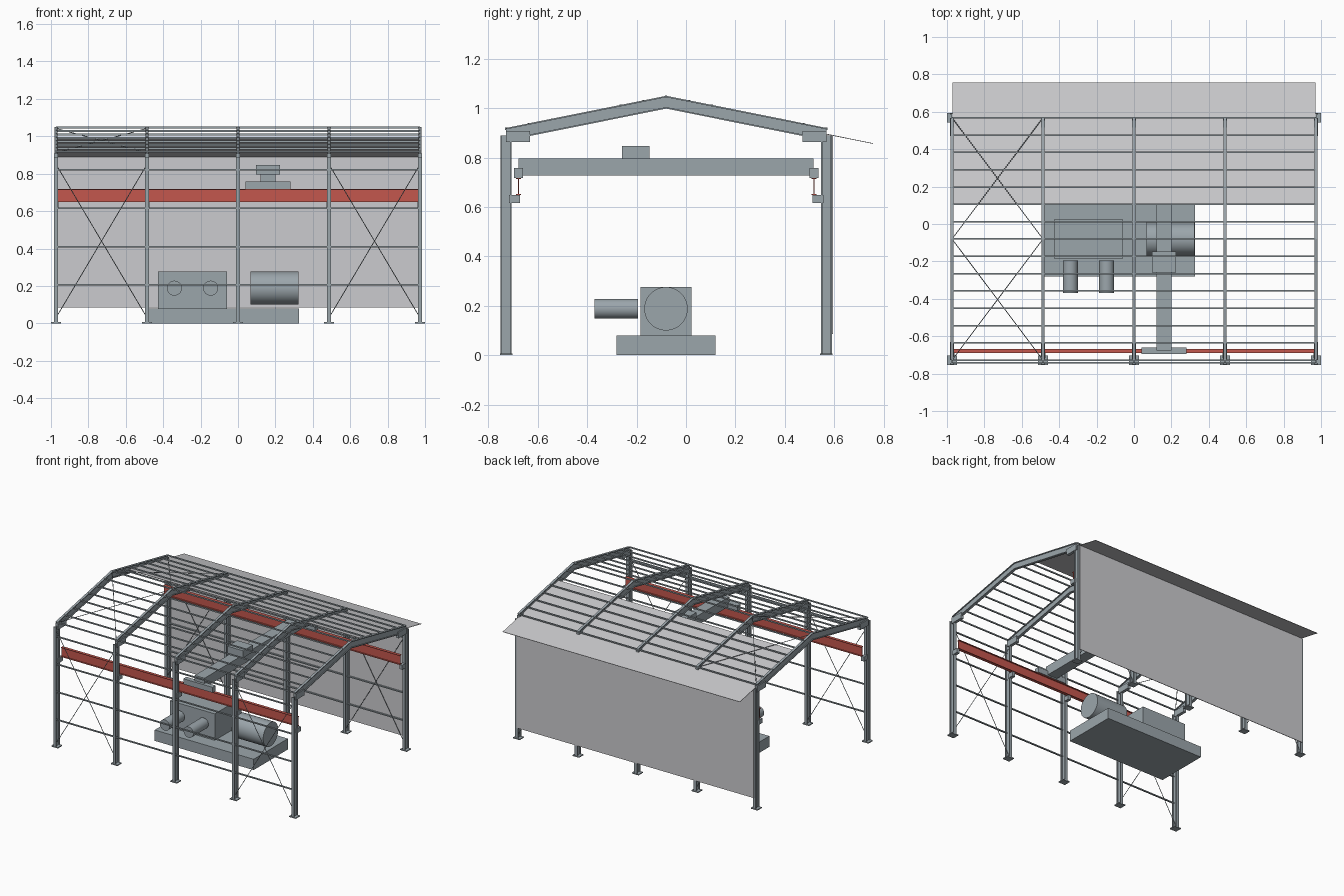
import bpy, bmesh, math
from mathutils import Vector, Matrix

if "Cube" in bpy.data.objects:
    bpy.data.objects.remove(bpy.data.objects["Cube"])

X, Y, Z = Vector((1, 0, 0)), Vector((0, 1, 0)), Vector((0, 0, 1))


def material(name, rgb):
    m = bpy.data.materials.new(name)
    m.diffuse_color = (*rgb, 1)
    m.use_nodes = True
    m.node_tree.nodes["Principled BSDF"].inputs["Base Color"].default_value = m.diffuse_color
    return m


STEEL = material("steel_grey", (0.33, 0.38, 0.41))
SHEET = material("cladding_grey", (0.60, 0.60, 0.62))
RED = material("runway_red", (0.55, 0.095, 0.075))


class Part:
    """Collects several solids into one named object."""

    def __init__(self, name, mat):
        self.name, self.mat, self.bm = name, mat, bmesh.new()

    def box(self, x0, x1, y0, y1, z0, z1):
        size = Matrix.Diagonal((x1 - x0, y1 - y0, z1 - z0, 1))
        mid = Matrix.Translation(((x0 + x1) / 2, (y0 + y1) / 2, (z0 + z1) / 2))
        bmesh.ops.create_cube(self.bm, size=1, matrix=mid @ size)

    def sweep(self, profile, p0, p1, side, up):
        rings = [[self.bm.verts.new(Vector(p) + side * a + up * b) for a, b in profile]
                 for p in (p0, p1)]
        n = len(profile)
        for i in range(n):
            j = (i + 1) % n
            self.bm.faces.new((rings[0][i], rings[0][j], rings[1][j], rings[1][i]))
        self.bm.faces.new(rings[0][::-1])
        self.bm.faces.new(rings[1])

    def cylinder(self, p0, p1, r, sides):
        p0, p1 = Vector(p0), Vector(p1)
        d = p1 - p0
        turn = d.to_track_quat('Z', 'Y').to_matrix().to_4x4()
        bmesh.ops.create_cone(self.bm, cap_ends=True, segments=sides, radius1=r, radius2=r,
                              depth=d.length, matrix=Matrix.Translation((p0 + p1) / 2) @ turn)

    def finish(self, smooth=False):
        bmesh.ops.recalc_face_normals(self.bm, faces=self.bm.faces)
        me = bpy.data.meshes.new(self.name)
        self.bm.to_mesh(me)
        self.bm.free()
        me.materials.append(self.mat)
        ob = bpy.data.objects.new(self.name, me)
        bpy.context.collection.objects.link(ob)
        if smooth:
            bpy.context.view_layer.objects.active = ob
            ob.select_set(True)
            bpy.ops.object.shade_smooth_by_angle(angle=math.radians(35))
            ob.select_set(False)


def i_profile(w, d, web, fl):
    a, b, c, e = w / 2, d / 2, web / 2, d / 2 - fl
    return [(-a, -b), (a, -b), (a, -e), (c, -e), (c, e), (a, e),
            (a, b), (-a, b), (-a, e), (-c, e), (-c, -e), (-a, -e)]


FRAMES = [-0.973 + 0.4865 * i for i in range(5)]
RIDGE_Y, RIDGE_Z, EAVE_Z = -0.08, 1.05, 0.92
HALF = 0.648                       # ridge to column centre line
SIDES = (-1, 1)


def roof_z(y):
    return RIDGE_Z - (RIDGE_Z - EAVE_Z) * abs(y - RIDGE_Y) / HALF


# Portal frames: columns, base plates, rafters, eave haunches
columns = Part("columns", STEEL)
plates = Part("base_plates", STEEL)
rafters = Part("rafters", STEEL)
haunches = Part("eave_haunches", STEEL)
corbels = Part("runway_corbels", STEEL)
for x in FRAMES:
    for s in SIDES:
        y = RIDGE_Y + s * HALF
        columns.sweep(i_profile(0.022, 0.045, 0.005, 0.006), (x, y, 0), (x, y, 0.89), X, Y)
        plates.box(x - 0.027, x + 0.027, y - 0.025, y + 0.025, 0, 0.007)
        rafters.sweep(i_profile(0.018, 0.052, 0.005, 0.006), (x, y, EAVE_Z - 0.026),
                      (x, RIDGE_Y, RIDGE_Z - 0.026), X, Z)
        ya, yb = sorted((y, y - s * 0.097))
        haunches.box(x - 0.011, x + 0.011, ya, yb, 0.863, 0.907)
        ya, yb = sorted((y - s * 0.012, y - s * 0.056))
        corbels.box(x - 0.012, x + 0.012, ya, yb, 0.615, 0.648)
for p in (columns, plates, rafters, haunches, corbels):
    p.finish()

# Roof purlins and wall girts
purlins = Part("purlins", STEEL)
for i in range(-7, 8):
    y = RIDGE_Y + i * HALF / 7
    z = roof_z(y)
    purlins.box(-0.973, 0.973, y - 0.004, y + 0.004, z - 0.008, z + 0.001)
purlins.finish()

girts = Part("wall_girts", STEEL)
for s in SIDES:
    y = RIDGE_Y + s * (HALF + 0.014)
    for z in (0.205, 0.41, 0.615, 0.82):
        girts.box(-0.973, 0.973, y - 0.005, y + 0.005, z - 0.004, z + 0.004)
girts.finish()

# Cross bracing rods: end bays of the walls, first bay of the roof
rods = Part("bracing_rods", STEEL)
for a, b in ((FRAMES[0], FRAMES[1]), (FRAMES[3], FRAMES[4])):
    for s in SIDES:
        y = RIDGE_Y + s * HALF
        for x0, x1 in ((a, b), (b, a)):
            rods.cylinder((x0, y, 0.03), (x1, y, 0.85), 0.0022, 8)
for s in SIDES:
    y = RIDGE_Y + s * HALF
    for x0, x1 in ((FRAMES[0], FRAMES[1]), (FRAMES[1], FRAMES[0])):
        rods.cylinder((x0, RIDGE_Y, RIDGE_Z - 0.008), (x1, y, EAVE_Z - 0.008), 0.0022, 8)
rods.finish()

# Cladding: rear wall sheet and sloping rear roof sheet with overhang
wall = Part("rear_wall_sheet", SHEET)
wall.box(-0.97, 0.97, 0.59, 0.594, 0.085, 0.89)
wall.finish()
roof = Part("rear_roof_sheet", SHEET)
roof.sweep([(-0.97, -0.0015), (0.97, -0.0015), (0.97, 0.0015), (-0.97, 0.0015)],
           (0, 0.104, 0.988), (0, 0.756, 0.857), X, Z)
roof.finish()

# Crane runway beams and the end carriages that ride on them
runways = Part("runway_beams", RED)
carriages = Part("end_carriages", STEEL)
for s in SIDES:
    y = RIDGE_Y + s * 0.598
    runways.sweep(i_profile(0.022, 0.070, 0.003, 0.004), (-0.967, y, 0.683),
                  (0.967, y, 0.683), Y, Z)
    carriages.box(0.04, 0.28, y - 0.018, y + 0.018, 0.718, 0.758)
for p in (runways, carriages):
    p.finish()

# Crane bridge girder and hoist trolley
bridge = Part("crane_bridge", STEEL)
bridge.box(0.12, 0.20, -0.677, 0.516, 0.727, 0.797)
bridge.finish()
hoist = Part("hoist_trolley", STEEL)
hoist.box(0.096, 0.225, -0.26, -0.147, 0.795, 0.847)
hoist.finish()

# Machine: plinth, housing, large drum and two front cylinders
plinth = Part("machine_plinth", STEEL)
plinth.box(-0.485, 0.325, -0.281, 0.119, 0, 0.08)
plinth.finish()
housing = Part("machine_housing", STEEL)
housing.box(-0.427, -0.06, -0.185, 0.023, 0.08, 0.276)
housing.finish()
drum = Part("machine_drum", STEEL)
drum.cylinder((0.066, -0.081, 0.188), (0.324, -0.081, 0.188), 0.088, 48)
drum.finish(smooth=True)
motors = Part("front_cylinders", STEEL)
for x in (-0.34, -0.146):
    motors.cylinder((x, -0.37, 0.188), (x, -0.194, 0.188), 0.04, 32)
motors.finish(smooth=True)
